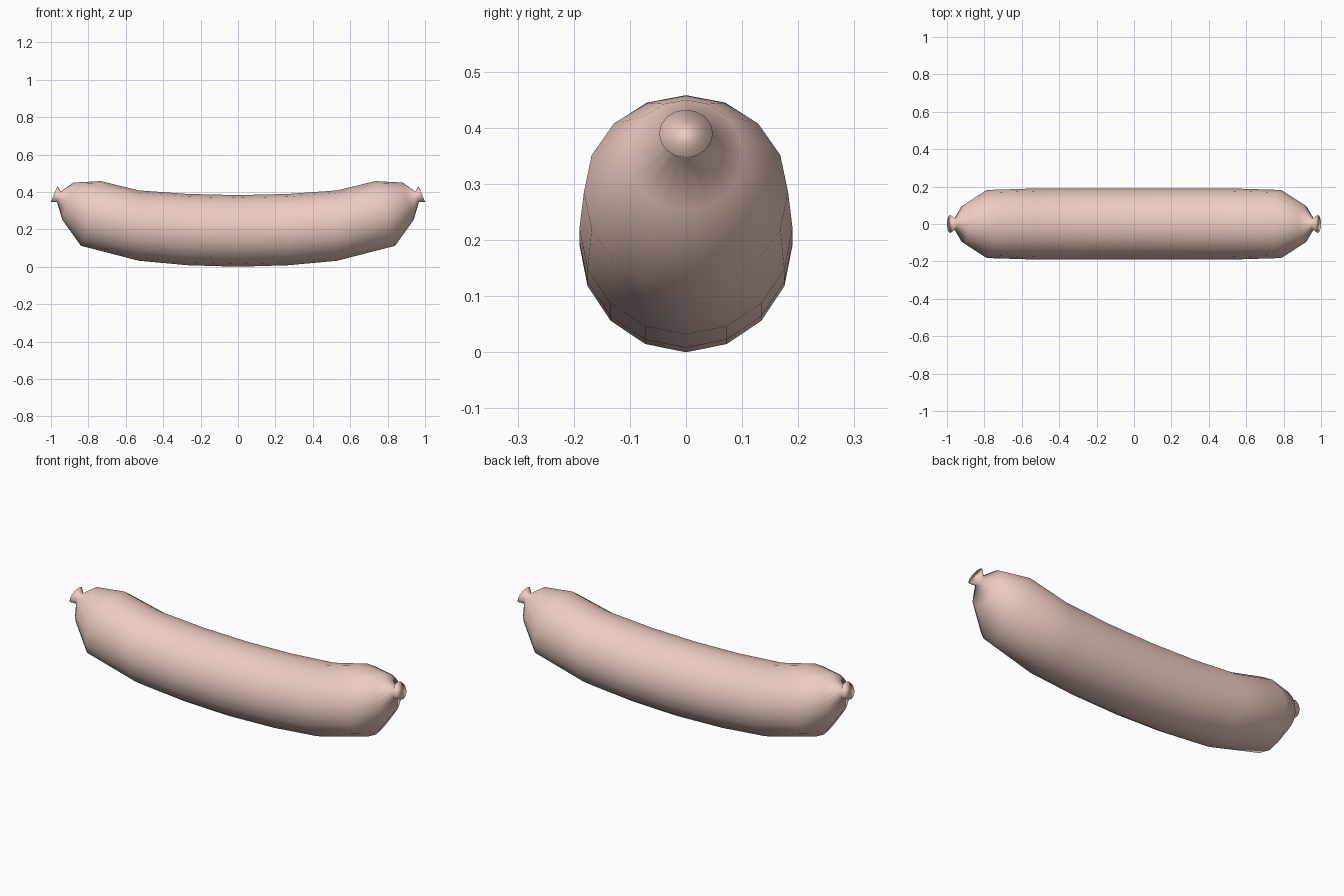
import bpy, bmesh, math
from mathutils import Vector

if "Cube" in bpy.data.objects:
    bpy.data.objects.remove(bpy.data.objects["Cube"])

SIDES = 16
# Half profile, middle to tip: bottom x, bottom z, top x, top z, half width in y
half = [
    (0.00, 0.000, 0.00, 0.383, 0.190),
    (0.27, 0.008, 0.265, 0.389, 0.190),
    (0.53, 0.032, 0.53, 0.408, 0.190),
    (0.84, 0.112, 0.735, 0.458, 0.182),
    (0.94, 0.252, 0.88, 0.450, 0.103),
    (0.967, 0.345, 0.948, 0.402, 0.030),
    (1.00, 0.347, 0.965, 0.432, 0.048),
]
mirrored = [(-bx, bz, -tx, tz, w) for bx, bz, tx, tz, w in reversed(half[1:])]

# Sausage skin: tilted rings bridged from one tied end to the other
bm = bmesh.new()
rings = []
for bx, bz, tx, tz, w in mirrored + half:
    bottom, top = Vector((bx, 0, bz)), Vector((tx, 0, tz))
    centre, up = (bottom + top) / 2, (top - bottom) / 2
    rings.append([bm.verts.new(centre + up * math.cos(a) + Vector((0, w * math.sin(a), 0)))
                  for a in (2 * math.pi * i / SIDES for i in range(SIDES))])
for a, b in zip(rings, rings[1:]):
    for i in range(SIDES):
        j = (i + 1) % SIDES
        bm.faces.new((a[i], b[i], b[j], a[j]))

# Closed tips of the tied ends
bm.faces.new(rings[0])
bm.faces.new(rings[-1])
bmesh.ops.recalc_face_normals(bm, faces=bm.faces)
for f in bm.faces:
    f.smooth = True

mesh = bpy.data.meshes.new("sausage")
bm.to_mesh(mesh)
bm.free()
mat = bpy.data.materials.new("pink_skin")
mat.diffuse_color = (0.85, 0.60, 0.53, 1)
mat.use_nodes = True
mat.node_tree.nodes["Principled BSDF"].inputs["Base Color"].default_value = mat.diffuse_color
mesh.materials.append(mat)
bpy.context.collection.objects.link(bpy.data.objects.new("sausage", mesh))
